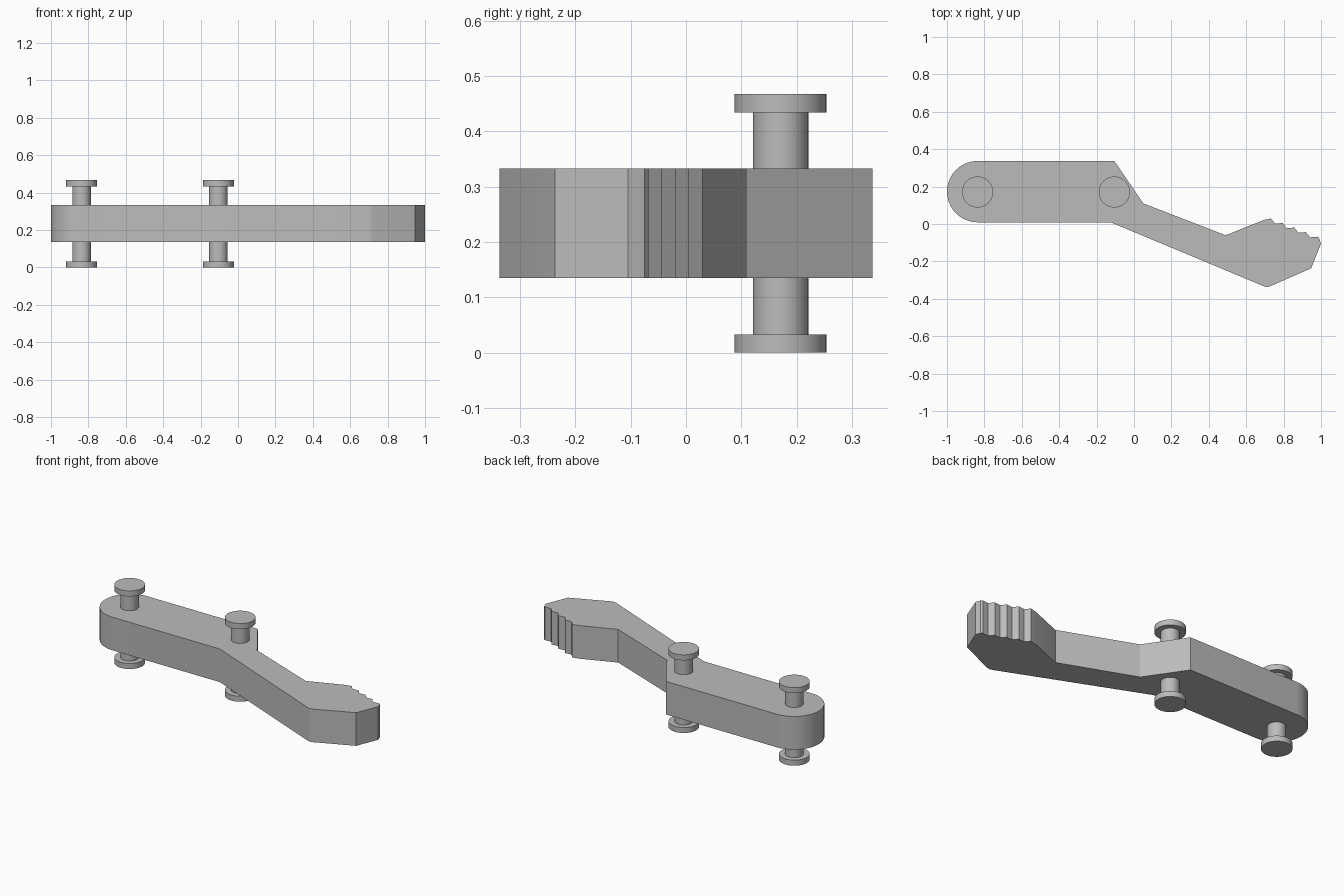
import bpy, bmesh, math
from mathutils import Vector

cube = bpy.data.objects.get("Cube")
if cube:
    bpy.data.objects.remove(cube, do_unlink=True)

grey = bpy.data.materials.new("plain grey")
grey.use_nodes = True
colour = (0.5, 0.5, 0.5, 1)
grey.diffuse_color = colour
grey.node_tree.nodes["Principled BSDF"].inputs["Base Color"].default_value = colour

PIVOT_Y = 0.173
PIN_X = (-0.836, -0.105)
BODY_BOTTOM, BODY_TOP = 0.135, 0.333


def finish(name, bm):
    """Turn a bmesh into a shaded object."""
    bmesh.ops.recalc_face_normals(bm, faces=bm.faces)
    mesh = bpy.data.meshes.new(name)
    bm.to_mesh(mesh)
    bm.free()
    mesh.materials.append(grey)
    ob = bpy.data.objects.new(name, mesh)
    bpy.context.collection.objects.link(ob)
    bpy.ops.object.select_all(action='DESELECT')
    ob.select_set(True)
    bpy.context.view_layer.objects.active = ob
    bpy.ops.object.shade_smooth_by_angle(angle=math.radians(30))
    return ob


# Lever arm: rounded end, cranked shank, then a flared serrated tip
outline = []
radius = 0.164
steps = 20
for i in range(steps + 1):
    a = -math.pi / 2 - math.pi * i / steps
    outline.append((PIN_X[0] + radius * math.cos(a), PIVOT_Y + radius * math.sin(a)))
outline += [(-0.105, 0.337), (0.05, 0.11), (0.49, -0.06), (0.69, 0.02)]

# Sawtooth row along the sloping edge
first, step = Vector((0.732, 0.03)), Vector((0.0622, -0.0245))
for i in range(4):
    tip = first + step * i
    outline += [tip, tip + Vector((0.023, -0.028))]
outline += [(0.98, -0.068), (0.99, -0.075), (1.0, -0.105)]
outline += [(0.947, -0.237), (0.73, -0.332), (0.708, -0.337), (0.69, -0.331), (-0.125, 0.009)]

bm = bmesh.new()
face = bm.faces.new([bm.verts.new((x, y, BODY_BOTTOM)) for x, y in outline])
extruded = bmesh.ops.extrude_face_region(bm, geom=[face])
top = [g for g in extruded["geom"] if isinstance(g, bmesh.types.BMVert)]
bmesh.ops.translate(bm, verts=top, vec=(0, 0, BODY_TOP - BODY_BOTTOM))
finish("lever_arm", bm)

# Headed pins passing through the arm
pin_profile = [(0.083, 0), (0.083, 0.033), (0.05, 0.033),
               (0.05, 0.434), (0.083, 0.434), (0.083, 0.467)]
for name, x in zip(("end_pin", "middle_pin"), PIN_X):
    bm = bmesh.new()
    rings = []
    sides = 40
    for r, z in pin_profile:
        rings.append([bm.verts.new((x + r * math.cos(math.tau * k / sides),
                                    PIVOT_Y - 0.002 + r * math.sin(math.tau * k / sides), z))
                      for k in range(sides)])
    for low, high in zip(rings, rings[1:]):
        for k in range(sides):
            n = (k + 1) % sides
            bm.faces.new((low[k], low[n], high[n], high[k]))
    bm.faces.new(rings[0])
    bm.faces.new(rings[-1])
    finish(name, bm)
